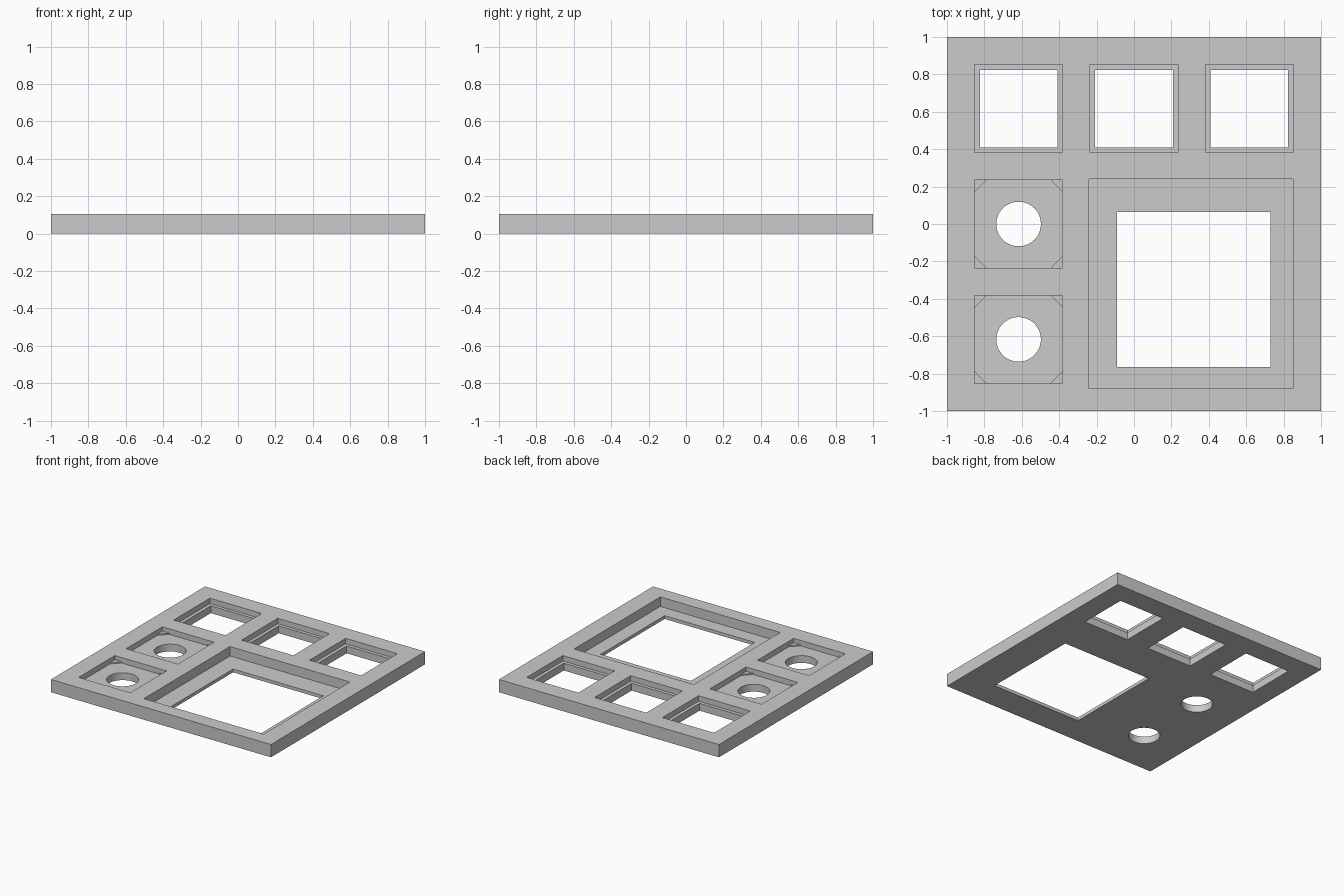
import bpy
import math

if "Cube" in bpy.data.objects:
    bpy.data.objects.remove(bpy.data.objects["Cube"], do_unlink=True)

HEIGHT = 0.105   # plate thickness
FLOOR = 0.06     # floor of the small pockets
DEEP_FLOOR = 0.027
PITCH = 0.617    # spacing of the small pockets
POCKET = 0.47    # side of the small pockets

grey = bpy.data.materials.new("plain grey")
grey.use_nodes = True
grey.diffuse_color = (0.6, 0.6, 0.6, 1)
grey.node_tree.nodes["Principled BSDF"].inputs["Base Color"].default_value = (0.6, 0.6, 0.6, 1)


def box(name, x, y, width, depth, bottom, top):
    bpy.ops.mesh.primitive_cube_add(size=1, location=(x, y, (bottom + top) / 2))
    obj = bpy.context.object
    obj.name = name
    obj.scale = (width, depth, top - bottom)
    bpy.ops.object.transform_apply(location=True, rotation=True, scale=True)
    return obj


def cut(target, cutter):
    cutter.hide_render = True
    mod = target.modifiers.new("cut", 'BOOLEAN')
    mod.operation = 'DIFFERENCE'
    mod.solver = 'EXACT'
    mod.object = cutter
    bpy.context.view_layer.objects.active = target
    bpy.ops.object.modifier_apply(modifier=mod.name)
    bpy.data.objects.remove(cutter, do_unlink=True)


def corner_pads(x, y):
    # Low triangular shelves in the four pocket corners
    half, leg = POCKET / 2, 0.064
    verts, faces = [], []
    for sx in (-1, 1):
        for sy in (-1, 1):
            base = len(verts)
            cx, cy = x + sx * half, y + sy * half
            tri = [(cx, cy), (cx - sx * leg, cy), (cx, cy - sy * leg)]
            if sx * sy < 0:
                tri.reverse()
            verts += [(px, py, z) for z in (FLOOR, FLOOR + 0.01) for px, py in tri]
            faces.append([base + i for i in (3, 4, 5)])
            faces += [[base + i, base + (i + 1) % 3, base + 3 + (i + 1) % 3, base + 3 + i]
                      for i in range(3)]
    mesh = bpy.data.meshes.new("pocket_corner_pads")
    mesh.from_pydata(verts, [], faces)
    obj = bpy.data.objects.new("pocket_corner_pads", mesh)
    bpy.context.collection.objects.link(obj)
    mesh.materials.append(grey)


# Base plate
plate = box("plate", 0, 0, 2, 2, 0, HEIGHT)
plate.data.materials.append(grey)

# Row of square sockets along the back
for x in (-PITCH, 0, PITCH):
    cut(plate, box("socket_pocket", x, PITCH, POCKET, POCKET, FLOOR, 0.2))
    cut(plate, box("socket_hole", x, PITCH, 0.415, 0.415, -0.1, 0.15))

# Round-holed pockets down the right side
for y in (0, -PITCH):
    cut(plate, box("knob_pocket", -PITCH, y, POCKET, POCKET, FLOOR, 0.2))
    bpy.ops.mesh.primitive_cylinder_add(vertices=64, radius=0.119, depth=0.3,
                                        location=(-PITCH, y, 0))
    cut(plate, bpy.context.object)
    corner_pads(-PITCH, y)

# Large window with a thin ledge
cut(plate, box("window_pocket", 0.305, -0.32, 1.09, 1.12, DEEP_FLOOR, 0.2))
cut(plate, box("window_hole", 0.32, -0.35, 0.82, 0.83, -0.1, 0.15))

# Crisp edges, smooth round holes
bpy.ops.object.select_all(action='DESELECT')
plate.select_set(True)
bpy.context.view_layer.objects.active = plate
bpy.ops.object.shade_smooth_by_angle(angle=math.radians(30))
